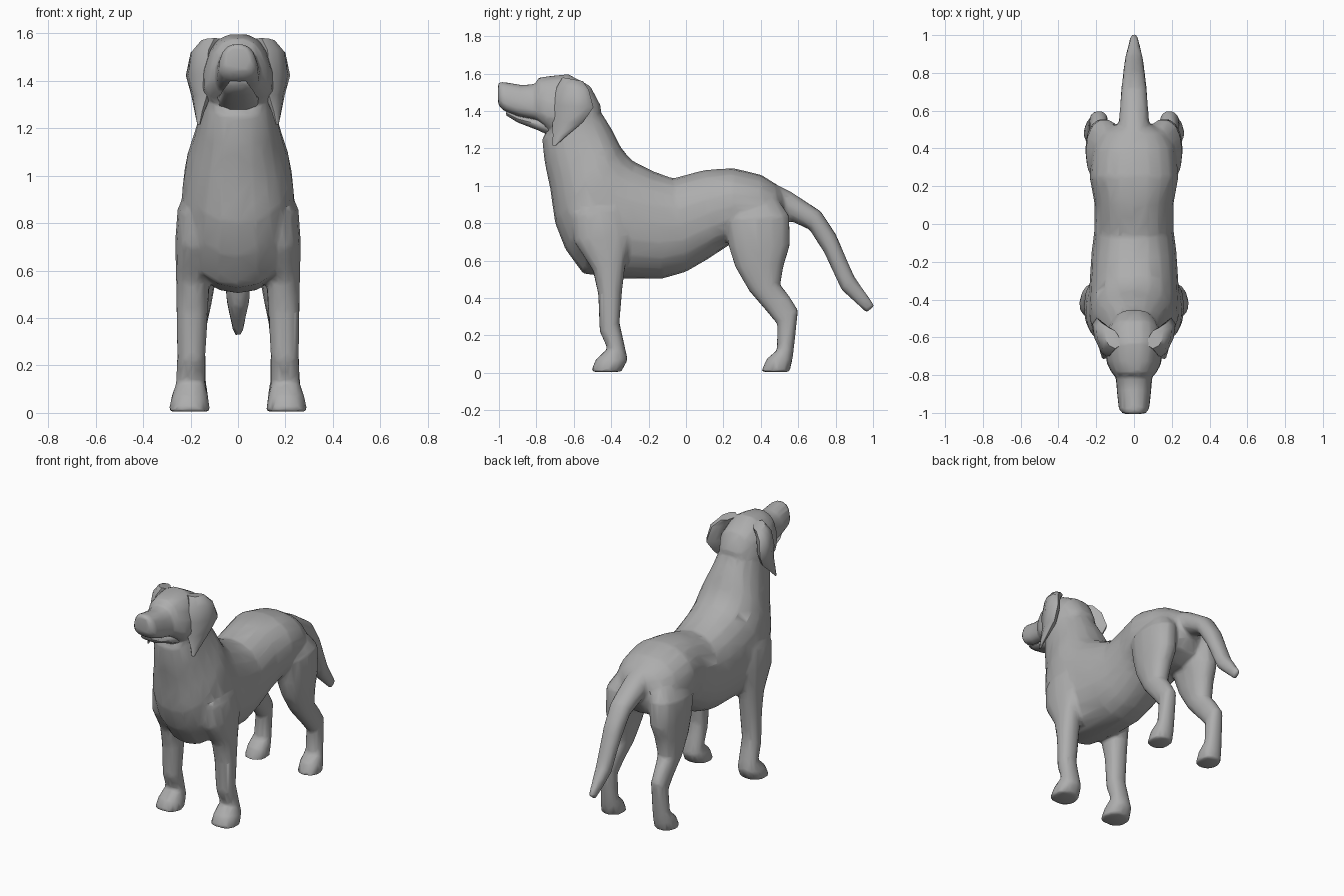
import bpy, bmesh
from math import cos, sin, pi, radians, copysign


def loft(name, rows, side=1, sides=14, square=0.9, skew=0.0, taper=0.0):
    """Skin of rings; a row is (y, z of one edge, y, z of the opposite edge, x centre, half width).
    skew swings the first edge sideways, taper narrows it."""
    bm = bmesh.new()
    rings = []
    for y1, z1, y2, z2, cx, w in rows:
        ring = []
        for i in range(sides):
            a = 2 * pi * i / sides
            c = copysign(abs(cos(a)) ** square, cos(a))
            s = copysign(abs(sin(a)) ** square, sin(a))
            ring.append(bm.verts.new((side * (cx + w * c * (1 - taper * s) + skew * s * (y2 - y1)),
                                      (y1 + y2) / 2 + s * (y1 - y2) / 2,
                                      (z1 + z2) / 2 + s * (z1 - z2) / 2)))
        rings.append(ring)
    for a, b in zip(rings, rings[1:]):
        for i in range(sides):
            j = (i + 1) % sides
            bm.faces.new((a[i], a[j], b[j], b[i]))
    bm.faces.new(rings[0])
    bm.faces.new(rings[-1])
    bmesh.ops.recalc_face_normals(bm, faces=bm.faces)
    mesh = bpy.data.meshes.new(name)
    bm.to_mesh(mesh)
    bm.free()
    ob = bpy.data.objects.new(name, mesh)
    bpy.context.collection.objects.link(ob)
    return ob


def select(obs):
    bpy.ops.object.select_all(action='DESELECT')
    for o in obs:
        o.select_set(True)
    bpy.context.view_layer.objects.active = obs[0]


# trunk: rump, belly, chest and neck
trunk = loft("body", [
    (0.54, 0.95, 0.555, 0.82, 0, 0.05),
    (0.48, 1.01, 0.50, 0.72, 0, 0.17),
    (0.40, 1.06, 0.40, 0.67, 0, 0.22),
    (0.25, 1.095, 0.24, 0.69, 0, 0.235),
    (0.10, 1.085, 0.12, 0.61, 0, 0.21),
    (-0.07, 1.04, 0.00, 0.54, 0, 0.21),
    (-0.18, 1.08, -0.12, 0.505, 0, 0.225),
    (-0.28, 1.13, -0.35, 0.505, 0, 0.235),
    (-0.32, 1.17, -0.55, 0.53, 0, 0.24),
    (-0.35, 1.21, -0.645, 0.66, 0, 0.235),
    (-0.37, 1.25, -0.70, 0.80, 0, 0.22),
    (-0.39, 1.29, -0.725, 0.98, 0, 0.19),
    (-0.42, 1.34, -0.755, 1.12, 0, 0.165),
    (-0.47, 1.42, -0.77, 1.25, 0, 0.145),
    (-0.51, 1.50, -0.74, 1.30, 0, 0.135)], sides=20)

# skull and upper muzzle
head = loft("head", [
    (-0.45, 1.42, -0.60, 1.25, 0, 0.12),
    (-0.51, 1.535, -0.62, 1.27, 0, 0.145),
    (-0.63, 1.60, -0.68, 1.28, 0, 0.15),
    (-0.72, 1.59, -0.75, 1.30, 0, 0.14),
    (-0.79, 1.58, -0.79, 1.34, 0, 0.115),
    (-0.805, 1.545, -0.81, 1.35, 0, 0.095),
    (-0.88, 1.54, -0.90, 1.37, 0, 0.088),
    (-0.98, 1.557, -0.975, 1.40, 0, 0.08),
    (-1.005, 1.552, -1.005, 1.435, 0, 0.06)], square=0.75, taper=0.2)

# tail
tail = loft("tail", [
    (0.42, 1.04, 0.46, 0.85, 0, 0.075),
    (0.56, 0.97, 0.54, 0.82, 0, 0.08),
    (0.72, 0.865, 0.66, 0.765, 0, 0.07),
    (0.80, 0.745, 0.74, 0.64, 0, 0.062),
    (0.90, 0.515, 0.83, 0.445, 0, 0.05),
    (1.01, 0.36, 0.965, 0.32, 0, 0.02)])

FRONT_LEG = [
    (-0.54, 1.02, -0.36, 1.04, 0.11, 0.06),
    (-0.62, 0.84, -0.30, 0.88, 0.155, 0.10),
    (-0.60, 0.70, -0.28, 0.74, 0.175, 0.09),
    (-0.50, 0.55, -0.32, 0.60, 0.19, 0.072),
    (-0.47, 0.42, -0.34, 0.45, 0.193, 0.067),
    (-0.462, 0.22, -0.355, 0.27, 0.197, 0.06),
    (-0.42, 0.13, -0.32, 0.11, 0.20, 0.063),
    (-0.485, 0.07, -0.31, 0.07, 0.203, 0.078),
    (-0.51, 0.005, -0.345, 0.005, 0.205, 0.088)]
HIND_LEG = [
    (0.26, 0.98, 0.45, 0.99, 0.10, 0.06),
    (0.20, 0.82, 0.555, 0.84, 0.155, 0.10),
    (0.225, 0.68, 0.558, 0.68, 0.163, 0.095),
    (0.26, 0.57, 0.525, 0.58, 0.17, 0.08),
    (0.335, 0.44, 0.505, 0.47, 0.177, 0.065),
    (0.425, 0.335, 0.55, 0.415, 0.183, 0.053),
    (0.488, 0.26, 0.60, 0.335, 0.187, 0.05),
    (0.485, 0.12, 0.58, 0.15, 0.19, 0.055),
    (0.43, 0.075, 0.57, 0.07, 0.193, 0.068),
    (0.40, 0.005, 0.555, 0.005, 0.195, 0.073)]
legs = [loft(n, rows, s) for s in (1, -1)
        for n, rows in (("front_leg", FRONT_LEG), ("hind_leg", HIND_LEG))]

# fuse the parts into one skin, soften the seams, reduce to a low-poly mesh
select([trunk, head, tail] + legs)
bpy.ops.object.join()
body = bpy.context.view_layer.objects.active
remesh = body.modifiers.new("fuse", 'REMESH')
remesh.mode = 'VOXEL'
remesh.voxel_size = 0.011
soften = body.modifiers.new("soften", 'SMOOTH')
soften.iterations = 7
reduce = body.modifiers.new("reduce", 'DECIMATE')
reduce.ratio = 0.06
for m in ("fuse", "soften", "reduce"):
    bpy.ops.object.modifier_apply(modifier=m)

# lower jaw, leaving a slit for the mouth
jaw = loft("lower_jaw", [
    (-0.68, 1.40, -0.72, 1.26, 0, 0.10),
    (-0.78, 1.36, -0.79, 1.295, 0, 0.082),
    (-0.90, 1.378, -0.90, 1.338, 0, 0.065),
    (-0.965, 1.405, -0.96, 1.375, 0, 0.04)], sides=10)

# hanging ears, close to the head and flaring outwards to the back
EAR = [
    (-0.66, 1.58, -0.55, 1.56, 0.115, 0.04),
    (-0.69, 1.53, -0.52, 1.515, 0.15, 0.045),
    (-0.712, 1.43, -0.495, 1.42, 0.165, 0.045),
    (-0.715, 1.34, -0.55, 1.34, 0.155, 0.035),
    (-0.712, 1.27, -0.64, 1.265, 0.162, 0.018),
    (-0.715, 1.215, -0.695, 1.215, 0.165, 0.006)]
ears = [loft("ear_" + n, EAR, s, sides=8, square=1.0, skew=-0.15)
        for n, s in (("left", 1), ("right", -1))]

# dark grey coat and smooth shading
coat = bpy.data.materials.new("coat")
coat.diffuse_color = (0.42, 0.42, 0.42, 1)
for ob in [body, jaw] + ears:
    ob.data.materials.clear()
    ob.data.materials.append(coat)
    select([ob])
    bpy.ops.object.shade_smooth_by_angle(angle=radians(55))
